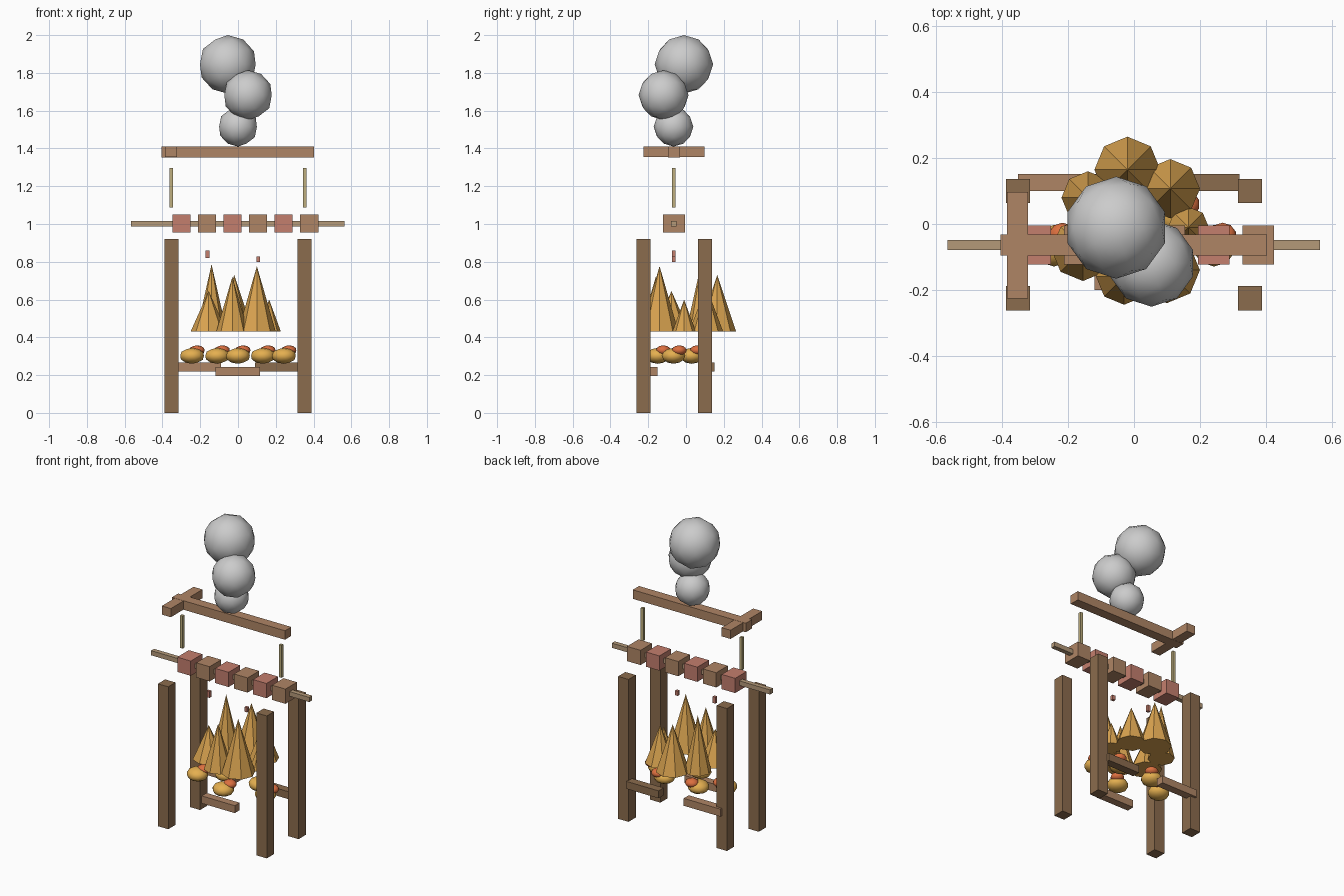
import bpy

if "Cube" in bpy.data.objects:
    bpy.data.objects.remove(bpy.data.objects["Cube"])


def material(name, r, g, b):
    m = bpy.data.materials.new(name)
    m.diffuse_color = (r, g, b, 1)
    m.use_nodes = True
    m.node_tree.nodes["Principled BSDF"].inputs["Base Color"].default_value = m.diffuse_color
    return m


DARK = material("dark_wood", .26, .15, .075)
WOOD = material("light_wood", .43, .235, .13)
STICK = material("stick", .46, .32, .19)
CORD = material("cord", .52, .43, .21)
MEAT = material("meat", .55, .21, .155)
FLAME = material("flame", .70, .37, .08)
COAL = material("glow_yellow", .78, .43, .08)
EMBER = material("glow_orange", .72, .16, .05)


def finish(name, mat):
    o = bpy.context.object
    o.name = name
    if mat:
        o.data.materials.append(mat)
    return o


def box(name, x, y, z, mat):
    """Box from (min, max) ranges along each axis."""
    c = [(a + b) / 2 for a, b in (x, y, z)]
    bpy.ops.mesh.primitive_cube_add(size=1, location=c)
    o = finish(name, mat)
    o.scale = [b - a for a, b in (x, y, z)]
    bpy.ops.object.transform_apply(location=False, rotation=False, scale=True)
    return o


def around(c, w):
    return (c - w / 2, c + w / 2)


def ball(name, loc, size, mat=None):
    bpy.ops.mesh.primitive_ico_sphere_add(subdivisions=2, radius=1, location=loc)
    o = finish(name, mat)
    o.scale = size
    bpy.ops.object.transform_apply(location=False, rotation=False, scale=True)
    bpy.ops.object.shade_smooth()


Y = -.064  # line of the spit and beam

# Four posts, hanging cords
for sx in (-1, 1):
    for y in (-.225, .1):
        box("post", around(sx * .352, .074), around(y, .074), (0, .92), DARK)
    box("hanging_cord", around(sx * .353, .018), around(Y, .018), (1.087, 1.297), CORD)

# Low rails
box("rail_left", (-.352, -.09), (.1, .152), (.218, .266), WOOD)
box("rail_right", (.09, .32), (.1, .152), (.218, .266), DARK)
box("rail_front", (-.12, .117), (-.2, -.15), (.196, .244), WOOD)

# Top beam and its cross bar
box("top_beam", (-.405, .403), around(Y, .064), (1.353, 1.411), WOOD)
box("cross_bar", (-.386, -.322), (-.226, .097), (1.354, 1.41), WOOD)

# Spit with alternating chunks
box("spit", (-.566, .565), around(Y, .03), (.987, 1.017), STICK)
for i in range(6):
    box("spit_chunk", around(-.3 + i * .1354, .096), around(Y, .118),
        (.955, 1.05), WOOD if i % 2 else MEAT)

# Drips under the spit
box("drip", around(-.162, .02), around(Y, .018), (.82, .861), MEAT)
box("drip", around(.107, .02), around(Y, .018), (.798, .828), MEAT)

# Flames: x, y, radius, tip height
for x, y, r, tip in [(.1, -.14, .1, .777), (-.03, -.16, .085, .72),
                     (-.02, .165, .1, .73), (.11, .107, .09, .67),
                     (.165, -.01, .062, .6), (-.14, .08, .08, .787),
                     (-.155, -.077, .096, .645)]:
    bpy.ops.mesh.primitive_cone_add(vertices=8, radius1=r, radius2=0, depth=tip - .43,
                                    location=(x, y, (tip + .43) / 2))
    finish("flame", FLAME)

# Glowing coals, each with a smaller ember on top
for x, y in [(-.243, -.066), (-.11, .03), (0, -.15), (.132, .03), (.243, -.066)]:
    ball("coal", (x, y, .302), (.066, .063, .042), COAL)
    ball("ember", (x + .026, y + .03, .331), (.042, .04, .027), EMBER)

# Smoke puffs
for loc, r in [((0, -.066, 1.515), .105), ((.053, -.119, 1.682), .132),
               ((-.054, -.011, 1.845), .155)]:
    ball("smoke_puff", loc, (r, r, r))
